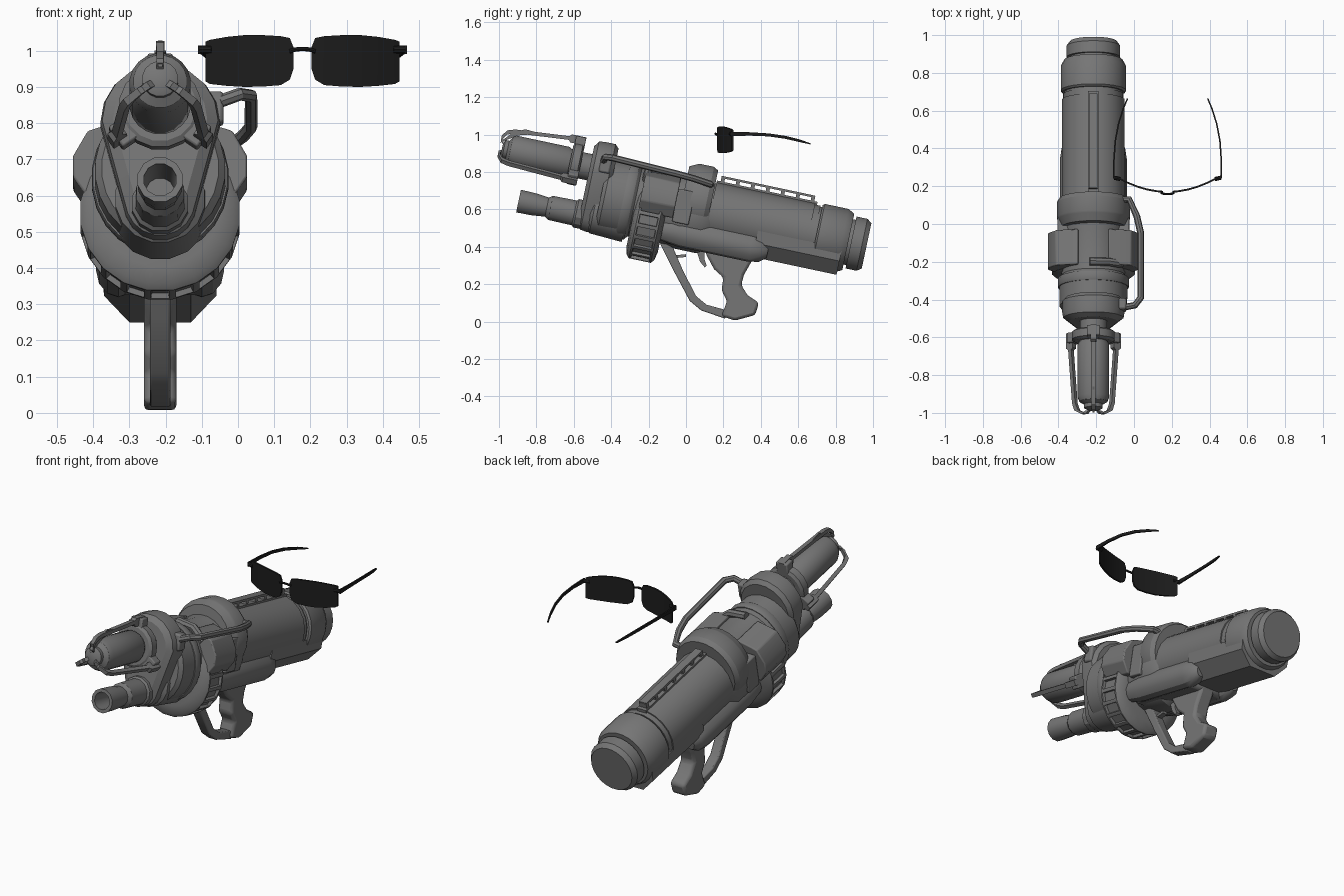
import bpy, bmesh, math
from mathutils import Matrix, Vector

if "Cube" in bpy.data.objects:
    bpy.data.objects.remove(bpy.data.objects["Cube"])


def material(name, rgb):
    m = bpy.data.materials.new(name)
    m.use_nodes = True
    m.diffuse_color = (*rgb, 1)
    m.node_tree.nodes["Principled BSDF"].inputs["Base Color"].default_value = (*rgb, 1)
    return m


GREY = material("gunmetal grey", (.18, .18, .18))
BLACK = material("glossy black", (.012, .012, .012))

# Blaster frame: local x = across, y = along the barrel (back is +), z = up
TILT = Matrix.Translation((-.215, 0, .6)) @ Matrix.Rotation(math.radians(-12), 4, 'X')
WORLD = Matrix.Identity(4)
UPRIGHT = Matrix.Translation((-.215, 0, 0))
GLASSES = Matrix.Translation((.178, 0, 0))


def finish(ob, mat, frame, bevel=0):
    ob.data.materials.clear()
    ob.data.materials.append(mat)
    ob.matrix_world = frame
    if bevel:
        b = ob.modifiers.new("Bevel", 'BEVEL')
        b.width, b.segments, b.limit_method = bevel, 2, 'ANGLE'
    bpy.ops.object.select_all(action='DESELECT')
    ob.select_set(True)
    bpy.context.view_layer.objects.active = ob
    bpy.ops.object.shade_smooth_by_angle()
    return ob


def loft(name, rings, mat=GREY, frame=TILT, bevel=0, edit=None):
    """Skin a row of equal-length point rings and cap both ends."""
    bm = bmesh.new()
    loops = [[bm.verts.new(p) for p in ring] for ring in rings]
    n = len(loops[0])
    for a, b in zip(loops, loops[1:]):
        for i in range(n):
            j = (i + 1) % n
            bm.faces.new((a[i], a[j], b[j], b[i]))
    bm.faces.new(loops[0])
    bm.faces.new(loops[-1])
    bmesh.ops.recalc_face_normals(bm, faces=bm.faces)
    if edit:
        edit(bm)
    me = bpy.data.meshes.new(name)
    bm.to_mesh(me)
    bm.free()
    ob = bpy.data.objects.new(name, me)
    bpy.context.collection.objects.link(ob)
    return finish(ob, mat, frame, bevel)


def lathe(name, profile, height=0, sides=24, squash=1, edit=None):
    """Turn (along, radius) pairs around an axis at the given height."""
    angles = [math.tau * (i + .5) / sides for i in range(sides)]
    return loft(name, [[(r * squash * math.cos(a), u, height + r * math.sin(a)) for a in angles]
                       for u, r in profile], edit=edit)


def slab(name, outline, lo, hi, axis='y', frame=TILT, bevel=0):
    """Extrude an outline along y (outline in x,z) or along x (outline in y,z)."""
    put = (lambda p, t: (p[0], t, p[1])) if axis == 'y' else (lambda p, t: (t, p[0], p[1]))
    return loft(name, [[put(p, t) for p in outline] for t in (lo, hi)], frame=frame, bevel=bevel)


def box(name, x, y, z, bevel=0):
    return slab(name, [(x[0], z[0]), (x[1], z[0]), (x[1], z[1]), (x[0], z[1])], *y, bevel=bevel)


def rod(name, pts, radius, mat=GREY, frame=TILT, smooth=False):
    cu = bpy.data.curves.new(name, 'CURVE')
    cu.dimensions, cu.bevel_depth, cu.bevel_resolution, cu.use_fill_caps = '3D', radius, 2, True
    if smooth:
        s = cu.splines.new('BEZIER')
        s.bezier_points.add(len(pts) - 1)
        for b, p in zip(s.bezier_points, pts):
            b.co, b.handle_left_type, b.handle_right_type = p, 'AUTO', 'AUTO'
        s.resolution_u = 6
    else:
        s = cu.splines.new('POLY')
        s.points.add(len(pts) - 1)
        for b, p in zip(s.points, pts):
            b.co = (*p, 1)
    ob = bpy.data.objects.new(name, cu)
    bpy.context.collection.objects.link(ob)
    bpy.ops.object.select_all(action='DESELECT')
    ob.select_set(True)
    bpy.context.view_layer.objects.active = ob
    bpy.ops.object.convert(target='MESH')
    return finish(bpy.context.object, mat, frame)


# Rear tube, end ring, cap and keel
lathe("rear_tube", [(.05, .16), (.7, .16), (.7, .155), (.72, .155)], .01, 20)
lathe("rear_panel", [(.13, .167), (.67, .167)], .01, 20)
lathe("end_ring", [(.71, .165), (.72, .174), (.85, .174), (.885, .155)], .01)
lathe("end_cap", [(.87, .125), (.9, .125), (.9, .143), (.96, .143), (.985, .125)], .01)
slab("keel", [(-.16, -.03), (-.155, -.1), (-.085, -.175), (.085, -.175), (.155, -.1), (.16, -.03)], .4, .86)

# Slotted top rail
box("rail_base", (-.028, .028), (.13, .68), (.16, .185))
box("rail_top", (-.022, .022), (.15, .66), (.203, .215))
for i in range(7):
    u = .15 + i * .082
    box("rail_post", (-.022, .022), (u, u + .02), (.18, .21))

# Main body, rear collar and side cradles
lathe("main_body", [(-.46, .18), (-.44, .2), (-.29, .203), (-.275, .188), (-.06, .188), (-.02, .2),
                    (.1, .2), (.15, .17)], -.02, squash=.9)
lathe("rear_collar", [(-.03, .17), (.01, .19), (.02, .195), (.1, .195), (.125, .18)], .06)
lathe("body_band", [(-.34, .207), (-.33, .211), (-.3, .211), (-.29, .207)], -.02, squash=.9)
for s in (-1, 1):
    ring = [(math.cos(k * math.tau / 12), math.sin(k * math.tau / 12)) for k in range(12)]
    loft("side_cradle", [[(s * .115 + .062 * r * c, u, -.13 + .075 * r * d) for c, d in ring]
                         for u, r in ((-.1, .8), (0, 1), (.38, 1), (.44, .85), (.475, .45))])
box("cradle_floor", (-.115, .115), (-.08, .4), (-.2, -.08), .02)

# Front housing: a large top circle blended into a smaller lower one
def housing(grow):
    top = [(math.radians(a), .1, .165) for a in range(0, 181, 20)]
    low = [(math.radians(a), -.13, .1) for a in range(200, 341, 20)]
    return [((r + grow) * math.cos(a), h + (r + grow) * math.sin(a)) for a, h, r in top + low]


loft("front_housing", [[(x, u, z) for x, z in housing(g)]
                       for u, g in ((-.55, -.035), (-.53, -.005), (-.5, 0), (-.44, 0), (-.42, -.02))])
lathe("lower_shroud", [(-.5, .1), (-.48, .125), (-.3, .135)], -.11, 16)

# Lower hollow barrel
lathe("lower_barrel", [(-.72, .04), (-.885, .046), (-.885, .064), (-.8, .062), (-.73, .054), (-.71, .068),
                       (-.58, .07), (-.57, .08), (-.5, .08)], -.143, 12)

# Front canister with its neck, collar and three claws
lathe("canister_neck", [(-.64, .072), (-.5, .072)], .113)
lathe("canister", [(-1, .035), (-1, .05), (-.985, .074), (-.96, .085), (-.68, .085), (-.65, .07), (-.62, .07)], .113, 20)
lathe("canister_collar", [(-.66, .1), (-.65, .115), (-.61, .115), (-.6, .1)], .113, 16)
lathe("canister_nozzle", [(-1.03, .03), (-1.02, .05), (-.99, .05)], .113, 16)
for angle, reach in ((90, .15), (215, .165), (325, .165)):
    a = math.radians(angle)
    out = Vector((math.cos(a), 0, math.sin(a)))
    side = Vector((-math.sin(a), 0, math.cos(a)))

    def claw(u, r, t, w):
        c = Vector((0, u, .113)) + out * r
        return [c + out * t * i + side * w * j for i, j in ((-1, -1), (1, -1), (1, 1), (-1, 1))]
    loft("claw", [claw(u, r, t, w) for u, r, t, w in
                  ((-.6, reach - .02, .022, .016), (-.68, reach - .02, .022, .016), (-.69, reach - .02, .01, .012),
                   (-.98, reach - .045, .01, .012), (-1.02, reach - .06, .012, .011), (-1.045, .055, .016, .01),
                   (-1.03, .035, .01, .01))])
    loft("claw_mount", [claw(u, .1, .05, .035) for u in (-.655, -.6)], bevel=.006)
slab("claw_fin", [(-1.05, .14), (-1.0, .2), (-.93, .24), (-.84, .235), (-.96, .2)], -.006, .006, 'x')

# Drum with recessed pockets around its rim
def pockets(bm):
    bm.faces.ensure_lookup_table()
    rim = [f for f in bm.faces if len(f.verts) == 4 and abs(f.normal.y) < .1 and f.calc_area() > .004]
    bmesh.ops.inset_individual(bm, faces=rim, thickness=.014, depth=0)
    bmesh.ops.inset_individual(bm, faces=rim, thickness=.003, depth=-.015)


lathe("drum", [(-.27, .16), (-.26, .205), (-.245, .222), (-.125, .222), (-.11, .205), (-.1, .16)], -.1, 20, edit=pockets)

# Side pods
pod = [(.08, .16), (.17, .14), (.2, .13), (.24, .06), (.24, .0), (.2, -.06), (.08, -.06)]
for s in (-1, 1):
    slab("side_pod", [(s * x, z) for x, z in pod], -.25, -.06, bevel=.006)
    box("pod_plate", sorted((s * .12, s * .19)), (-.06, .03), (-.08, .1), .006)

# Carry handle on the left side and top strap
rod("carry_handle", [(-.05, -.44, .86), (.005, -.43, .88), (.036, -.39, .875), (.036, -.05, .79), (.015, .04, .765),
                     (-.025, .13, .735), (-.06, .13, .73)], .018, frame=WORLD)
rod("top_strap", [(-.02, -.24, .175), (.08, -.24, .165), (.15, -.24, .11)], .022)
box("handle_clamp", (.08, .175), (-.5, -.44), (.1, .19), .01)

# Grip, trigger and guard
grip = [(.09, .4), (.115, .345), (.15, .28), (.2, .235), (.19, .165), (.22, .11), (.19, .03), (.26, .005), (.37, .035),
        (.39, .1), (.33, .14), (.295, .195), (.31, .25), (.35, .32), (.36, .4)]
slab("grip", grip, -.045, .045, 'x', UPRIGHT, .015)
guard = [(-.14, .42), (-.06, .26), (.02, .11), (.08, .06), (.21, .015), (.22, .06), (.11, .09), (.055, .135),
         (-.015, .27), (-.08, .42)]
slab("trigger_guard", guard, -.028, .028, 'x', UPRIGHT, .006)
slab("guard_strut", [(-.1, .335), (0, .345), (0, .36), (-.1, .35)], -.015, .015, 'x', UPRIGHT)
slab("trigger", [(.05, .4), (.075, .32), (.1, .29), (.11, .3), (.1, .33), (.1, .4)], -.013, .013, 'x', UPRIGHT)

# Sunglasses: curved lenses, hinges, bridge and tapering arms
lens = [(.025, .95, 1.01), (.035, .92, 1.035), (.06, .905, 1.04), (.11, .901, 1.043), (.16, .9, 1.043),
        (.21, .903, 1.038), (.255, .908, 1.03), (.268, .915, 1.025)]
arm = [(.284, .24, 1.003, .012), (.284, .34, 1.003, .009), (.277, .44, .998, .008), (.26, .53, .985, .008),
       (.235, .61, .966, .007), (.212, .665, .95, .003)]
for s in (-1, 1):
    rings = []
    for d, lo, hi in lens:
        y = .165 + .085 * (d / .28) ** 2
        rings.append([(s * d, y, lo), (s * d, y + .01, lo), (s * d, y + .01, hi), (s * d, y, hi)])
    loft("lens", rings, BLACK, GLASSES)
    loft("glasses_arm", [[(s * x + i * .004, y, z + j * h) for i, j in ((-1, -1), (1, -1), (1, 1), (-1, 1))]
                         for x, y, z, h in arm], BLACK, GLASSES)
    rod("hinge", [(s * .25, .238, 1.003), (s * .282, .245, 1.003)], .011, BLACK, GLASSES)
rod("bridge", [(-.035, .165, .998), (-.02, .16, 1.003), (.02, .16, 1.003), (.035, .165, .998)], .006, BLACK, GLASSES, True)
